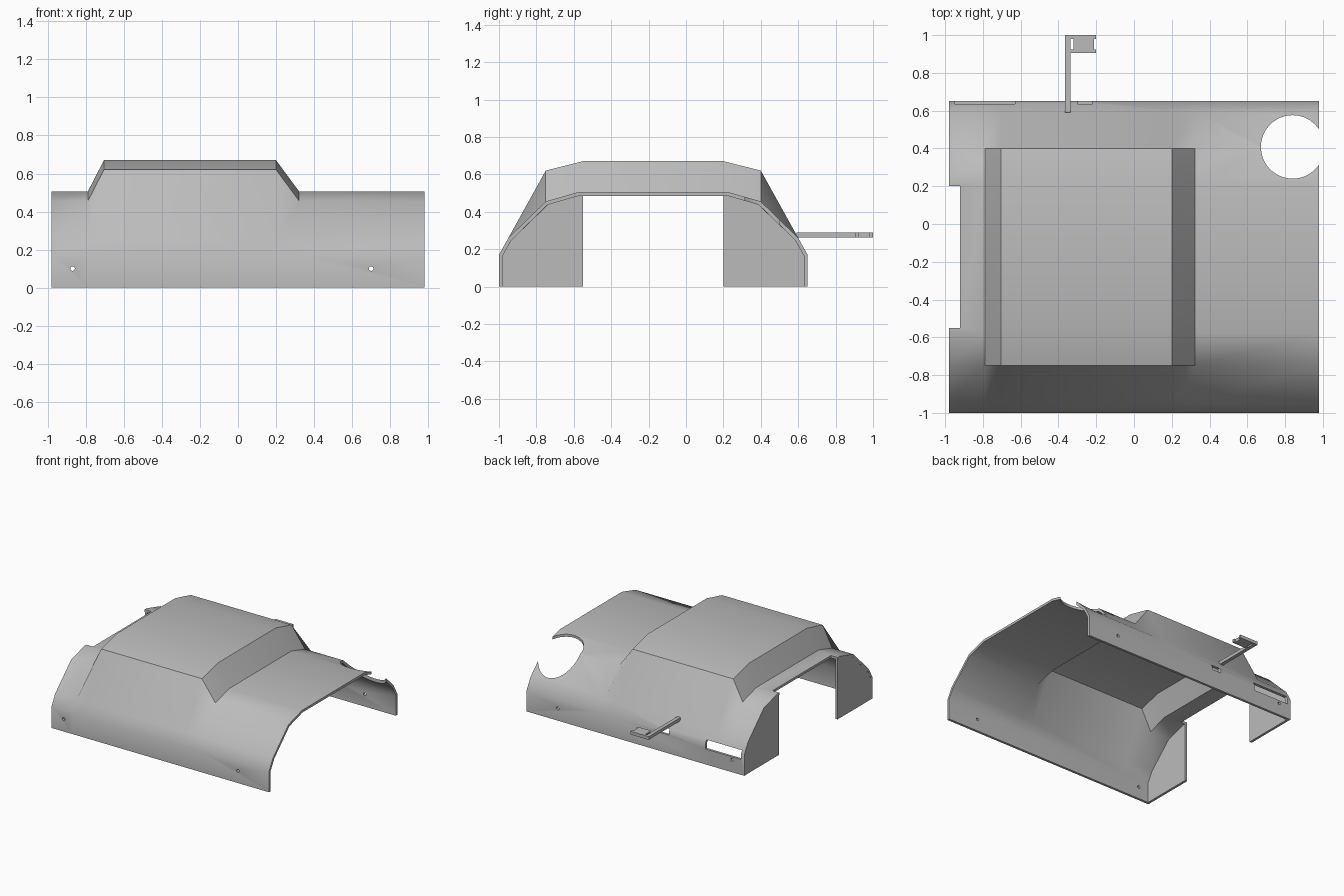
import bpy, bmesh, math
from mathutils import Matrix, Vector

cube = bpy.data.objects.get("Cube")
if cube:
    bpy.data.objects.remove(cube)

grey = bpy.data.materials.new("plain grey")
grey.use_nodes = True
colour = (0.5, 0.5, 0.5, 1)
grey.diffuse_color = colour
grey.node_tree.nodes["Principled BSDF"].inputs["Base Color"].default_value = colour


def make_object(name, bm):
    bmesh.ops.recalc_face_normals(bm, faces=bm.faces[:])
    mesh = bpy.data.meshes.new(name)
    bm.to_mesh(mesh)
    bm.free()
    mesh.materials.append(grey)
    obj = bpy.data.objects.new(name, mesh)
    bpy.context.collection.objects.link(obj)
    return obj


def activate(obj):
    bpy.ops.object.select_all(action='DESELECT')
    obj.select_set(True)
    bpy.context.view_layer.objects.active = obj


def apply_modifier(obj, kind, **settings):
    mod = obj.modifiers.new(kind.title(), kind)
    for key, value in settings.items():
        setattr(mod, key, value)
    activate(obj)
    bpy.ops.object.modifier_apply(modifier=mod.name)


def add_box(bm, x, y, z):
    spans = (x, y, z)
    centre = Vector([(a + b) / 2 for a, b in spans])
    size = Vector([b - a for a, b in spans])
    bmesh.ops.create_cube(bm, size=1, matrix=Matrix.LocRotScale(centre, None, size))


def add_cylinder(bm, centre, radius, depth, segments, turn=0):
    matrix = Matrix.Translation(centre) @ Matrix.Rotation(turn, 4, 'X')
    bmesh.ops.create_cone(bm, cap_ends=True, segments=segments, radius1=radius,
                          radius2=radius, depth=depth, matrix=matrix)


def prism(name, points, offset):
    bm = bmesh.new()
    face = bm.faces.new([bm.verts.new(p) for p in points])
    ext = bmesh.ops.extrude_face_region(bm, geom=[face], use_keep_orig=True)
    verts = [v for v in ext["geom"] if isinstance(v, bmesh.types.BMVert)]
    bmesh.ops.translate(bm, vec=offset, verts=verts)
    return make_object(name, bm)


def cut(obj, bm):
    cutter = make_object("cutter", bm)
    cutter.hide_render = True
    apply_modifier(obj, 'BOOLEAN', operation='DIFFERENCE', object=cutter, solver='EXACT')
    bpy.data.objects.remove(cutter)


# Half profiles as (distance from the middle line, height)
MID = -0.175
HALF = 0.825
foot = [(HALF, 0), (HALF, 0.17), (0.775, 0.26)]
low = foot + [(0.575, 0.455), (0.4, 0.505)]
high = foot + [(0.575, 0.62), (0.375, 0.67)]


def full(half):
    return [(MID - d, z) for d, z in half] + [(MID + d, z) for d, z in reversed(half)]


# Shell lofted along x, low at both ends with a raised middle
stations = [(-0.98, low), (-0.79, low), (-0.705, high),
            (0.2, high), (0.322, low), (0.98, low)]
bm = bmesh.new()
rows = [[bm.verts.new((x, y, z)) for y, z in full(p)] for x, p in stations]
for a, b in zip(rows, rows[1:]):
    for i in range(len(a) - 1):
        bm.faces.new((a[i], a[i + 1], b[i + 1], b[i]))
shell = make_object("cover_shell", bm)
up = sum(p.normal.z for p in shell.data.polygons)
apply_modifier(shell, 'SOLIDIFY', thickness=0.02, use_even_offset=True,
               offset=-1 if up > 0 else 1)

# Openings: end notch, round hole, rear slots and screw holes
bm = bmesh.new()
add_box(bm, (-1.1, -0.92), (-0.55, 0.2), (0.3, 0.6))
add_cylinder(bm, (0.84, 0.408, 0.5), 0.168, 0.6, 64)
add_box(bm, (-0.95, -0.63), (0.55, 0.75), (0.125, 0.195))
add_box(bm, (-0.3, -0.22), (0.55, 0.75), (0.15, 0.195))
for x in (-0.87, 0.7):
    add_cylinder(bm, (x, 0, 0.1), 0.012, 2.4, 16, math.pi / 2)
cut(shell, bm)
activate(shell)
bpy.ops.object.shade_smooth_by_angle(angle=math.radians(34))

# End walls fitted just under the shell
INSET = 0.01
for name, side in (("front_end_wall", -1), ("rear_end_wall", 1)):
    outline = [(d - INSET, max(0, z - INSET)) for d, z in low[:-1]]
    outline += [(0.4, 0.495), (0.375, 0.495), (0.375, 0)]
    prism(name, [(-0.979, MID + side * d, z) for d, z in outline], (0.02, 0, 0))

# Rear latch: slim arm and a notched head
arm = [(-0.365, 0.59), (-0.335, 0.59), (-0.335, 0.905), (-0.2, 0.905), (-0.2, 0.925),
       (-0.213, 0.925), (-0.213, 0.98), (-0.2, 0.98), (-0.2, 1), (-0.365, 1)]
latch = prism("rear_latch", [(x, y, 0.262) for x, y in arm], (0, 0, 0.026))
bm = bmesh.new()
add_box(bm, (-0.335, -0.32), (0.925, 0.98), (0.2, 0.35))
cut(latch, bm)
